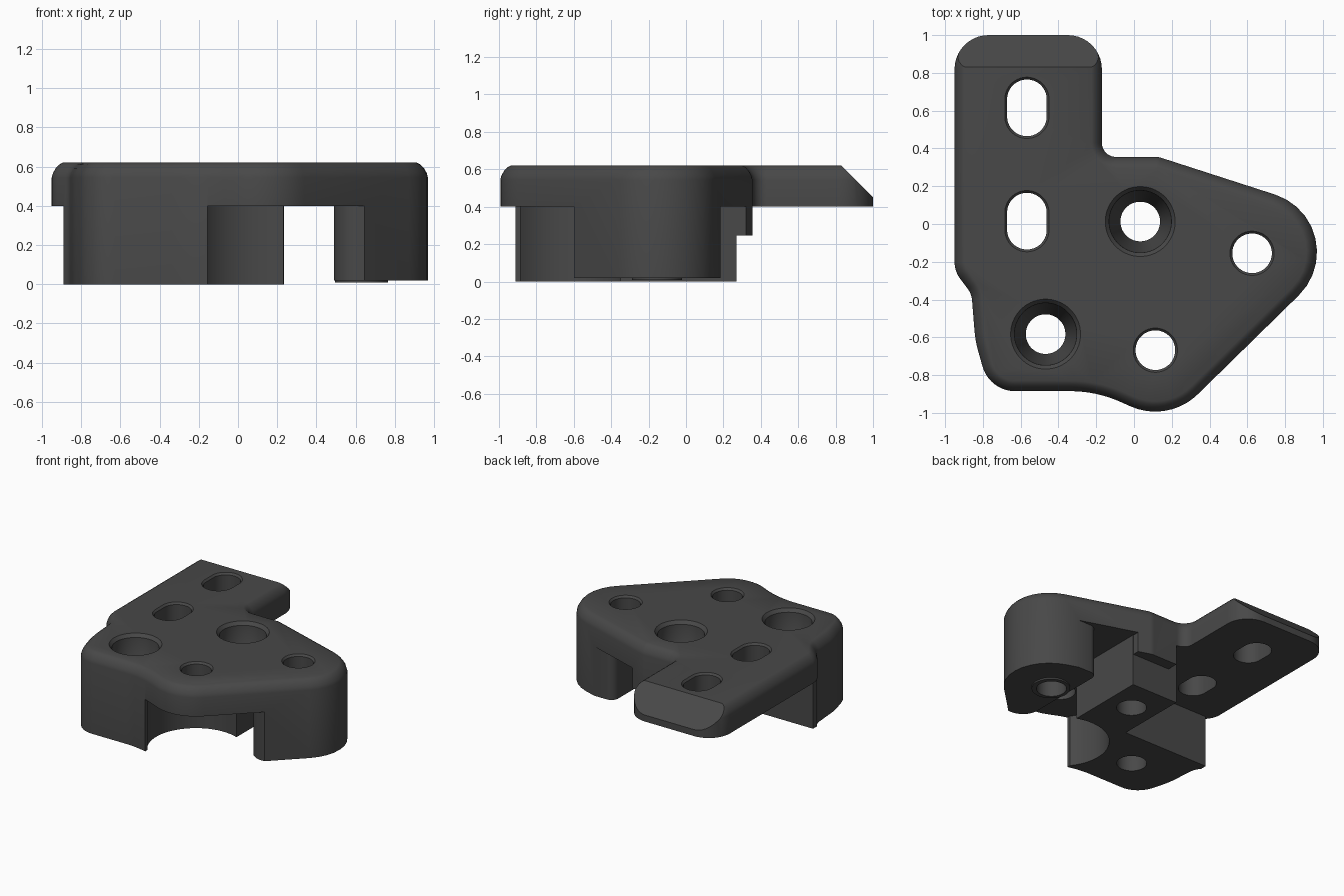
import bpy, bmesh, math
from mathutils import Vector

if "Cube" in bpy.data.objects:
    bpy.data.objects.remove(bpy.data.objects["Cube"])

dark = bpy.data.materials.new("dark_grey")
dark.diffuse_color = (0.065, 0.065, 0.065, 1)
dark.use_nodes = True
dark.node_tree.nodes["Principled BSDF"].inputs["Base Color"].default_value = dark.diffuse_color


def rounded(corners, seg=10):
    """Polygon with a fillet radius at each corner, returned as 2D points."""
    pts = []
    for i, (x, y, r) in enumerate(corners):
        c = Vector((x, y))
        a = (Vector(corners[i - 1][:2]) - c).normalized()
        b = (Vector(corners[(i + 1) % len(corners)][:2]) - c).normalized()
        if r == 0:
            pts.append(c)
            continue
        half = a.angle(b) / 2
        centre = c + (a + b).normalized() * (r / math.sin(half))
        t = r / math.tan(half)
        v0, v1 = c + a * t - centre, c + b * t - centre
        for k in range(seg + 1):
            d = v0.lerp(v1, k / seg) if k in (0, seg) else \
                v0 * math.sin((1 - k / seg) * v0.angle(v1)) + v1 * math.sin(k / seg * v0.angle(v1))
            pts.append(centre + d.normalized() * r)
    return pts


def inset(pts, d):
    """Move a counter-clockwise loop inwards by d."""
    out = []
    for i, p in enumerate(pts):
        e0 = (p - pts[i - 1]).normalized()
        e1 = (pts[(i + 1) % len(pts)] - p).normalized()
        n = (Vector((-e0.y, e0.x)) + Vector((-e1.y, e1.x))).normalized()
        out.append(p + n * d / max(0.5, n.dot(Vector((-e0.y, e0.x)))))
    return out


def stack(name, layers):
    """Solid made of equal-length loops at rising heights."""
    bm = bmesh.new()
    rows = [[bm.verts.new((p[0], p[1], z)) for p in loop] for loop, z in layers]
    n = len(rows[0])
    for lo, hi in zip(rows, rows[1:]):
        for i in range(n):
            j = (i + 1) % n
            bm.faces.new((lo[i], lo[j], hi[j], hi[i]))
    bm.faces.new(rows[0][::-1])
    bm.faces.new(rows[-1])
    bmesh.ops.recalc_face_normals(bm, faces=bm.faces)
    me = bpy.data.meshes.new(name)
    bm.to_mesh(me)
    bm.free()
    ob = bpy.data.objects.new(name, me)
    bpy.context.collection.objects.link(ob)
    return ob


def prism(name, pts, z0, z1):
    return stack(name, [(pts, z0), (pts, z1)])


def boolean(ob, tool, op='DIFFERENCE'):
    m = ob.modifiers.new("cut", 'BOOLEAN')
    m.operation, m.object, m.solver = op, tool, 'EXACT'
    bpy.context.view_layer.objects.active = ob
    bpy.ops.object.modifier_apply(modifier=m.name)
    bpy.data.objects.remove(tool)


def pill(x, y, r, half=0.0, n=48):
    """Circle, or a slot stretched along y."""
    pts = []
    for k in range(n):
        a = 2 * math.pi * (k + 0.5) / n
        pts.append((x + r * math.cos(a), y + r * math.sin(a) + math.copysign(half, math.sin(a))))
    return pts


# Outer outline of the bracket
outline = rounded([
    (-.95, 1, .18), (-.17, 1, .18), (-.17, .355, .075), (.13, .355, .1),
    (1.251, -.007, .32), (.182, -1.054, .322), (-.20, -.885, .65),
    (-.765, -.885, .18), (-.84, -.62, .6), (-.86, -.37, .12), (-.95, -.25, .15)])[::-1]

# Full-height body with a rounded top rim
body = stack("bracket", [(outline, 0), (outline, .545), (inset(outline, .006), .567),
                         (inset(outline, .02), .592), (inset(outline, .037), .61),
                         (inset(outline, .055), .62)])

# Sloped rear end
bm = bmesh.new()
bm.from_mesh(body.data)
cut = bmesh.ops.bisect_plane(bm, geom=bm.verts[:] + bm.edges[:] + bm.faces[:],
                             plane_co=(0, .83, .62), plane_no=(0, 1, 1), clear_outer=True)
bmesh.ops.holes_fill(bm, edges=[e for e in bm.edges if e.is_boundary], sides=0)
bmesh.ops.recalc_face_normals(bm, faces=bm.faces)
bm.to_mesh(body.data)
bm.free()

# Everything removed below the plate, leaving the feet standing
under = prism("under_cutter", [(-2, -2), (2, -2), (2, 2), (-2, 2)], -.2, .4)
arc = [(.11 + .342 * math.cos(math.radians(a)), -.67 + .342 * math.sin(math.radians(a)))
       for a in range(69, 220, 6)]
block = [(-.16, .27), (-.16, -.28), (-.89, -.28), (-.89, -1.3), (-.17, -1.3)] + arc[::-1] + [(.235, .27)]
boolean(under, prism("block_keep", block, -.3, .5))
boolean(under, prism("step_keep", [(-.09, .2), (.232, .2), (.232, .6), (-.09, .6)], .245, .5))
leg = rounded([(.49, .185, .06), (.49, -.60, .13), (.70, -.60, 0), (1.3, -.60, 0), (1.3, .185, 0)])[::-1]
boolean(under, prism("leg_keep", leg, .02, .5))
boolean(body, under)

# Raised pad under the right leg
boolean(body, prism("leg_pad", pill(.63, -.155, .135), .008, .05), 'UNION')

# Plain holes and slots with a small top chamfer
for x, y, h in ((.625, -.155, 0), (.113, -.668, 0), (-.567, .615, .045), (-.567, .015, .045)):
    r = .105
    boolean(body, stack("hole_cutter", [(pill(x, y, r, h), -.1), (pill(x, y, r, h), .605),
                                        (pill(x, y, r + .013, h), .621), (pill(x, y, r + .013, h), .7)]))

# Tapered screw holes
for x, y in ((.033, .013), (-.468, -.583)):
    rings = ((.105, -.1), (.105, .33), (.16, .46), (.165, .595), (.186, .621), (.186, .7))
    boolean(body, stack("screw_cutter", [(pill(x, y, r), z) for r, z in rings]))

body.data.materials.clear()
body.data.materials.append(dark)
for p in body.data.polygons:
    p.material_index = 0
bpy.ops.object.select_all(action='DESELECT')
body.select_set(True)
bpy.context.view_layer.objects.active = body
bpy.ops.object.shade_smooth_by_angle(angle=math.radians(32))
